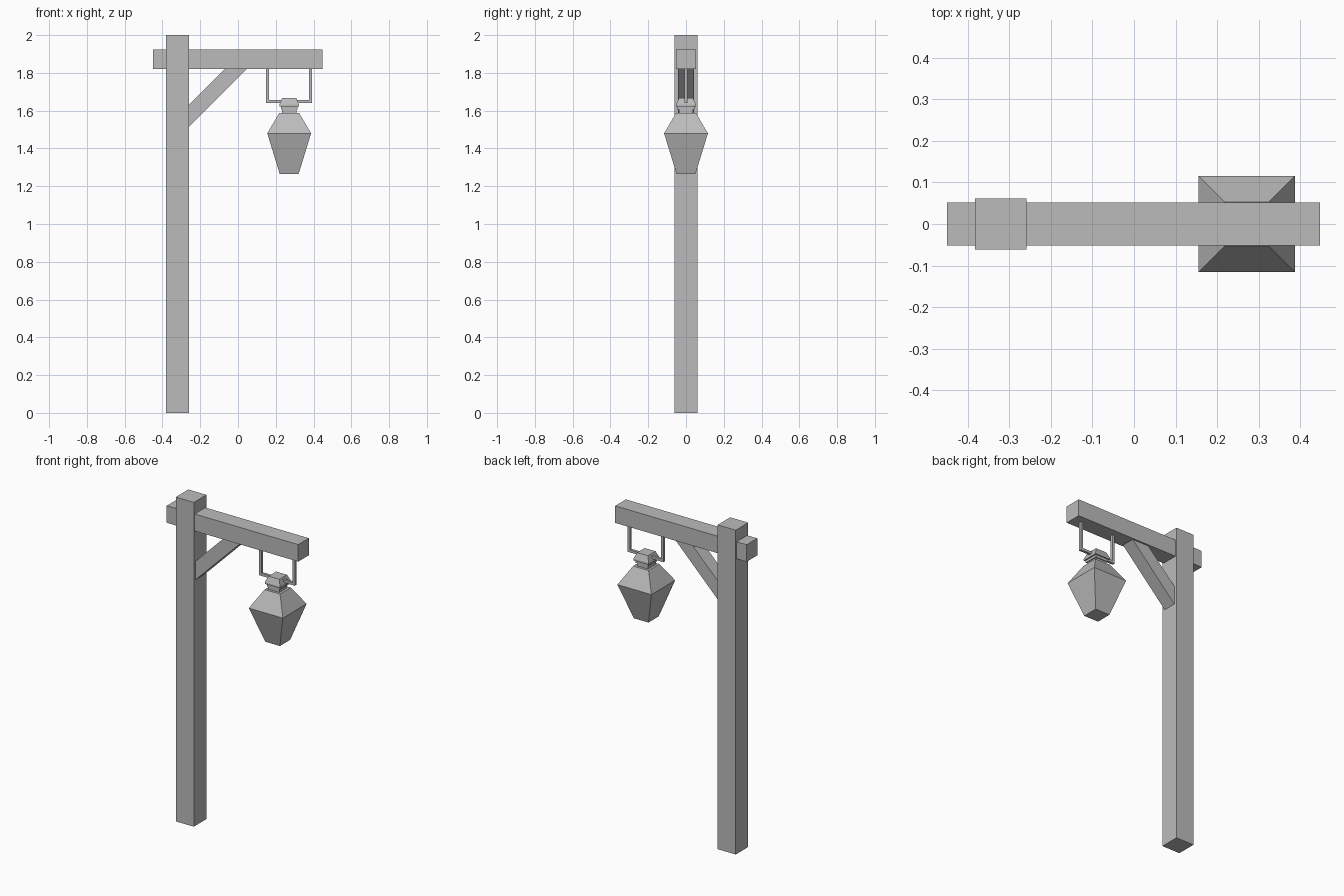
import bpy, bmesh

cube = bpy.data.objects.get("Cube")
if cube:
    bpy.data.objects.remove(cube, do_unlink=True)

GREY = (0.5, 0.5, 0.5, 1)
grey = bpy.data.materials.new("plain grey")
grey.use_nodes = True
grey.diffuse_color = GREY
grey.node_tree.nodes["Principled BSDF"].inputs["Base Color"].default_value = GREY


def finish(name, bm):
    bmesh.ops.recalc_face_normals(bm, faces=bm.faces[:])
    mesh = bpy.data.meshes.new(name)
    bm.to_mesh(mesh)
    bm.free()
    mesh.materials.append(grey)
    obj = bpy.data.objects.new(name, mesh)
    bpy.context.collection.objects.link(obj)
    return obj


def prism(name, outline, half_depth):
    """Extrude an x-z outline symmetrically along y."""
    bm = bmesh.new()
    face = bm.faces.new([bm.verts.new((x, -half_depth, z)) for x, z in outline])
    moved = bmesh.ops.extrude_face_region(bm, geom=[face])["geom"]
    verts = [v for v in moved if isinstance(v, bmesh.types.BMVert)]
    bmesh.ops.translate(bm, vec=(0, 2 * half_depth, 0), verts=verts)
    return finish(name, bm)


def box(name, x0, x1, half_depth, z0, z1):
    return prism(name, [(x0, z0), (x1, z0), (x1, z1), (x0, z1)], half_depth)


def square_stack(name, cx, profile):
    """Stack square sections given as (half width, height)."""
    bm = bmesh.new()
    corners = [(-1, -1), (1, -1), (1, 1), (-1, 1)]
    rings = [[bm.verts.new((cx + h * a, h * b, z)) for a, b in corners]
             for h, z in profile]
    for low, high in zip(rings, rings[1:]):
        for i in range(4):
            j = (i + 1) % 4
            bm.faces.new((low[i], low[j], high[j], high[i]))
    bm.faces.new(rings[0])
    bm.faces.new(rings[-1])
    return finish(name, bm)


# Timber frame
box("post", -0.382, -0.259, 0.061, 0, 2)
box("beam", -0.45, 0.447, 0.052, 1.82, 1.925)
prism("brace", [(-0.27, 1.505), (0.055, 1.83), (-0.06, 1.83), (-0.27, 1.62)], 0.042)

# Hanger: a thin square bar bent into a U
LAMP_X, BAR, REACH = 0.271, 0.008, 0.114
for side, sign in (("left", 1), ("right", -1)):
    x = LAMP_X + sign * REACH
    box("hanger_" + side, x - BAR, x + BAR, BAR, 1.64, 1.825)
box("hanger_crossbar", LAMP_X - REACH, LAMP_X + REACH, BAR, 1.64, 1.656)

# Lantern
square_stack("lantern_body", LAMP_X,
             [(0.05, 1.265), (0.116, 1.48), (0.053, 1.587)])
square_stack("lantern_neck", LAMP_X,
             [(0.038, 1.58), (0.038, 1.607), (0.044, 1.607), (0.044, 1.625)])
square_stack("lantern_cap", LAMP_X,
             [(0.052, 1.622), (0.052, 1.632), (0.037, 1.668)])
